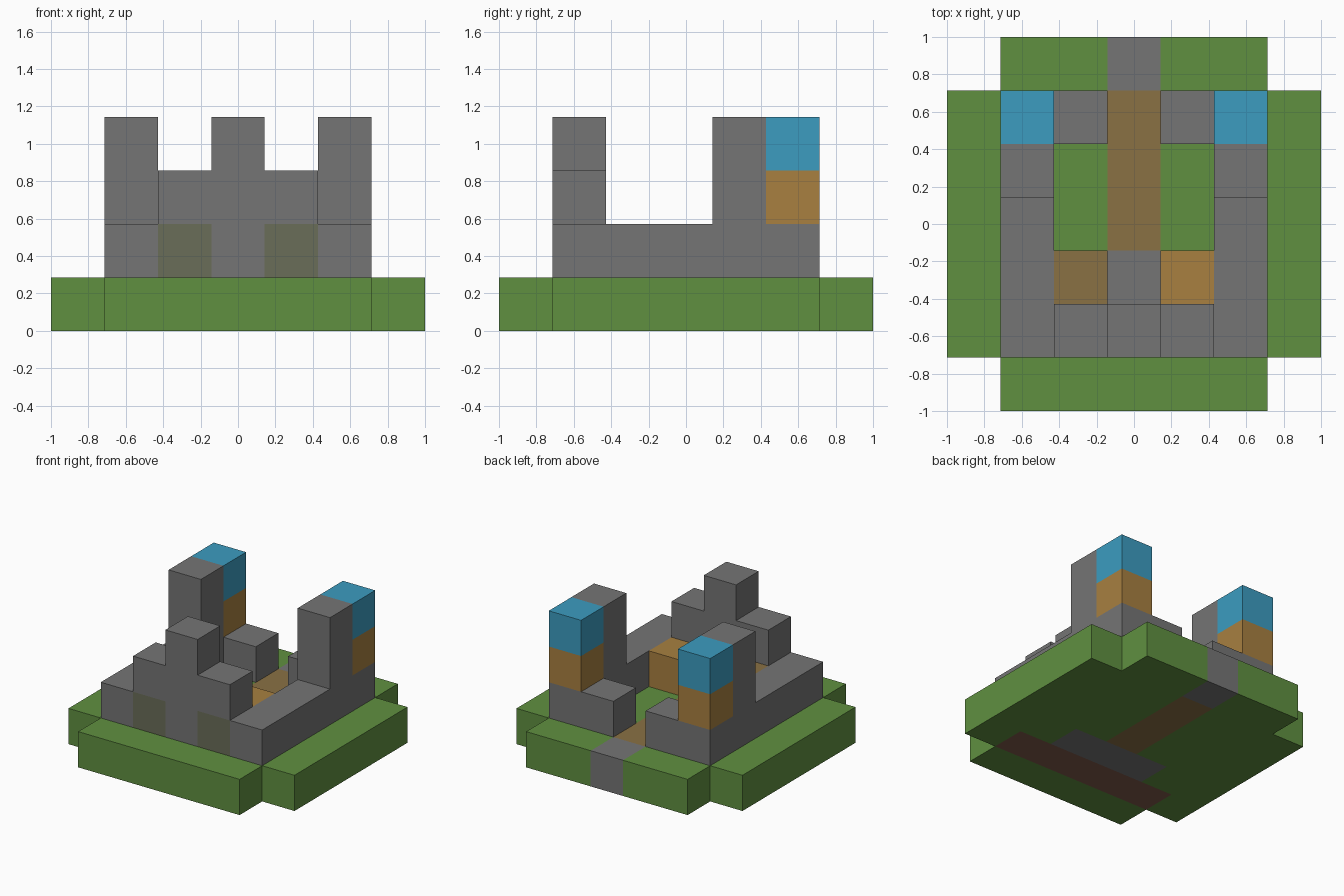
import bpy
import bmesh

cube = bpy.data.objects.get("Cube")
if cube:
    bpy.data.objects.remove(cube, do_unlink=True)

U = 2 / 7  # one block


def material(name, hex_colour):
    def linear(v):
        v /= 255
        return v / 12.92 if v <= 0.04045 else ((v + 0.055) / 1.055) ** 2.4
    rgb = [linear(c) for c in bytes.fromhex(hex_colour)]
    m = bpy.data.materials.new(name)
    m.use_nodes = True
    m.diffuse_color = (*rgb, 1)
    bsdf = m.node_tree.nodes["Principled BSDF"]
    bsdf.inputs["Base Color"].default_value = (*rgb, 1)
    bsdf.inputs["Roughness"].default_value = 0.9
    return m


grass = material("grass_green", "609040")
stone = material("stone_grey", "757575")
wood = material("wood_orange", "A88040")
dirt = material("dirt_brown", "8A7144")
roof = material("roof_blue", "3C9CC0")
window = material("window_olive", "6A6D58")
clay = material("clay_brown", "805A4A")


def finish(name, bm, mats):
    mesh = bpy.data.meshes.new(name)
    bm.to_mesh(mesh)
    bm.free()
    for m in mats:
        mesh.materials.append(m)
    ob = bpy.data.objects.new(name, mesh)
    bpy.context.scene.collection.objects.link(ob)
    return ob


def block(name, mat, x, y, z):
    """Box over whole cells; each range is (first cell, last cell)."""
    bm = bmesh.new()
    bmesh.ops.create_cube(bm, size=1)
    for v in bm.verts:
        for i, (a, b) in enumerate((x, y, z)):
            base = 0.5 if i == 2 else 0  # z cells start at the floor
            v.co[i] = U * ((a + b) / 2 + base + v.co[i] * (b - a + 1))
    return finish(name, bm, [mat])


# Ground: one slab without corners, coloured cell by cell
def ground_colour(cx, cy):
    if cy == -2 and abs(cx) <= 2:
        return 3                      # footing under the front wall
    if cy == -1 and abs(cx) <= 1 or cx == 0 and cy == 3:
        return 1                      # stone floor and entrance
    if cx == 0 and 0 <= cy <= 2:
        return 2                      # path
    return 0


bm = bmesh.new()
bmesh.ops.create_grid(bm, x_segments=7, y_segments=7, size=1)
corners = []
for f in bm.faces:
    c = f.calc_center_median()
    cx, cy = round(c.x / U), round(c.y / U)
    f.material_index = ground_colour(cx, cy)
    if abs(cx) == 3 and abs(cy) == 3:
        corners.append(f)
bmesh.ops.delete(bm, geom=corners, context="FACES")
ground = finish("ground", bm, [grass, stone, dirt, clay])
slab = ground.modifiers.new("thickness", "SOLIDIFY")
slab.thickness = U
slab.offset = 1

# Front wall, stepped up to the middle
block("front_wall_centre", stone, (0, 0), (-2, -2), (1, 1))
block("front_wall_upper", stone, (-1, 1), (-2, -2), (2, 2))
block("front_wall_peak", stone, (0, 0), (-2, -2), (3, 3))

# Paired parts on both sides
for s, side in ((1, "left"), (-1, "right")):
    inner, outer = (s, s), (2 * s, 2 * s)
    block(side + "_window", window, inner, (-2, -2), (1, 1))
    block(side + "_wall", stone, outer, (-2, 2), (1, 1))
    block(side + "_back_wall", stone, inner, (2, 2), (1, 1))
    block(side + "_tower", stone, outer, (1, 1), (2, 3))
    block(side + "_turret", wood, outer, (2, 2), (2, 2))
    block(side + "_turret_roof", roof, outer, (2, 2), (3, 3))
    block(side + "_crate", wood if s > 0 else dirt, inner, (-1, -1), (1, 1))
